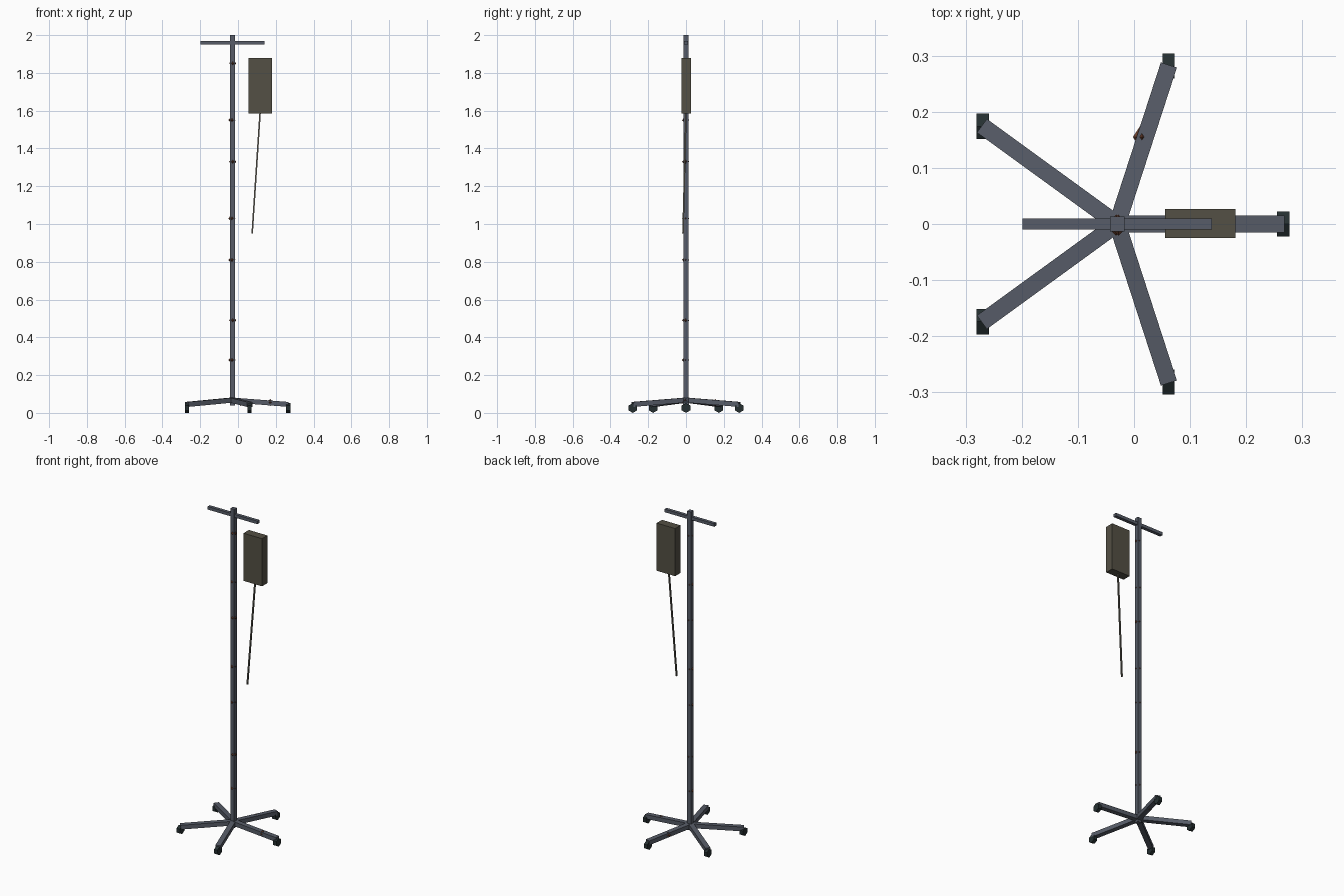
import bpy, bmesh, math
from mathutils import Vector, Matrix

if "Cube" in bpy.data.objects:
    bpy.data.objects.remove(bpy.data.objects["Cube"])


def material(name, rgb):
    m = bpy.data.materials.new(name)
    m.diffuse_color = (*rgb, 1)
    m.use_nodes = True
    m.node_tree.nodes["Principled BSDF"].inputs["Base Color"].default_value = m.diffuse_color
    return m


STEEL = material("blue grey steel", (0.095, 0.108, 0.138))
RUBBER = material("black rubber", (0.018, 0.028, 0.030))
BAG = material("dull olive bag", (0.088, 0.080, 0.058))
TUBE = material("tube grey", (0.125, 0.118, 0.095))
RUST = material("rust", (0.16, 0.055, 0.028))


def finish(bm, name, mat):
    me = bpy.data.meshes.new(name)
    bmesh.ops.recalc_face_normals(bm, faces=bm.faces)
    bm.to_mesh(me)
    bm.free()
    me.materials.append(mat)
    ob = bpy.data.objects.new(name, me)
    bpy.context.collection.objects.link(ob)
    return ob


def box(name, lo, hi, mat):
    lo, hi = Vector(lo), Vector(hi)
    bm = bmesh.new()
    bmesh.ops.create_cube(bm, size=1, matrix=Matrix.Translation((lo + hi) / 2)
                          @ Matrix.Diagonal((*(hi - lo), 1)))
    return finish(bm, name, mat)


def bar(name, a, b, width, height, mat):
    """Rectangular bar between two points."""
    a, b = Vector(a), Vector(b)
    d = (b - a).normalized()
    ref = Vector((0, 0, 1)) if abs(d.z) < 0.9 else Vector((0, 1, 0))
    side = ref.cross(d).normalized()
    up = d.cross(side)
    rot = Matrix((d, side, up)).transposed().to_4x4()
    bm = bmesh.new()
    bmesh.ops.create_cube(bm, size=1, matrix=Matrix.Translation((a + b) / 2) @ rot
                          @ Matrix.Diagonal(((b - a).length, width, height, 1)))
    return finish(bm, name, mat)


def rust_spot(name, centre, size):
    """Faceted diamond that pokes through the metal as a small patch."""
    bm = bmesh.new()
    x, y, z = size
    c = Vector(centre)
    ring = [bm.verts.new(c + Vector(v)) for v in ((x, 0, 0), (0, y, 0), (-x, 0, 0), (0, -y, 0))]
    for tip in (bm.verts.new(c + Vector((0, 0, z))), bm.verts.new(c - Vector((0, 0, z)))):
        for i in range(4):
            bm.faces.new((ring[i], ring[(i + 1) % 4], tip))
    return finish(bm, name, RUST)


PX = -0.03  # pole position in x

# upright pole and hanging crossbar
box("pole", (PX - 0.013, -0.013, 0.04), (PX + 0.013, 0.013, 2.0), STEEL)
box("crossbar", (-0.199, -0.01, 1.95), (0.139, 0.01, 1.969), STEEL)

# five sloping legs with six-sided casters, all rolling the same way
for i in range(5):
    a = math.radians(72 * i)
    c, s = math.cos(a), math.sin(a)
    bar(f"leg_{i + 1}", (PX, 0, 0.068), (PX + 0.297 * c, 0.297 * s, 0.045), 0.03, 0.026, STEEL)
    bm = bmesh.new()
    bmesh.ops.create_cone(bm, cap_ends=True, segments=6, radius1=0.026, radius2=0.026, depth=0.022,
                          matrix=Matrix.Translation((PX + 0.296 * c, 0.296 * s, 0.026))
                          @ Matrix.Rotation(math.pi / 2, 4, 'Y')
                          @ Matrix.Rotation(math.pi / 3, 4, 'Z'))
    # put a corner of the hexagon at the bottom
    if min(v.co.z for v in bm.verts) > 0.002:
        bmesh.ops.rotate(bm, verts=bm.verts, cent=(PX + 0.296 * c, 0.296 * s, 0.026),
                         matrix=Matrix.Rotation(math.pi / 6, 3, 'X'))
    finish(bm, f"caster_{i + 1}", RUBBER)

# fluid bag and its hanging tube
box("fluid_bag", (0.055, -0.025, 1.585), (0.181, 0.027, 1.878), BAG)
bar("drip_tube", (0.117, 0, 1.59), (0.075, -0.016, 0.95), 0.008, 0.008, TUBE)

# rust patches along the pole, nudged to the sides where they show
spots = [(0.28, -1), (0.49, 1), (0.81, -1), (1.03, -1), (1.33, 1), (1.55, -1), (1.85, 1)]
for i, (z, side) in enumerate(spots):
    rust_spot(f"pole_rust_{i + 1}", (PX + 0.002 * side, -0.002, z), (0.019, 0.019, 0.022))

# rust patches on two legs
rust_spot("right_leg_rust", (0.17, -0.004, 0.055), (0.022, 0.017, 0.018))
rust_spot("back_leg_rust", (0.014, 0.155, 0.055), (0.016, 0.024, 0.018))
